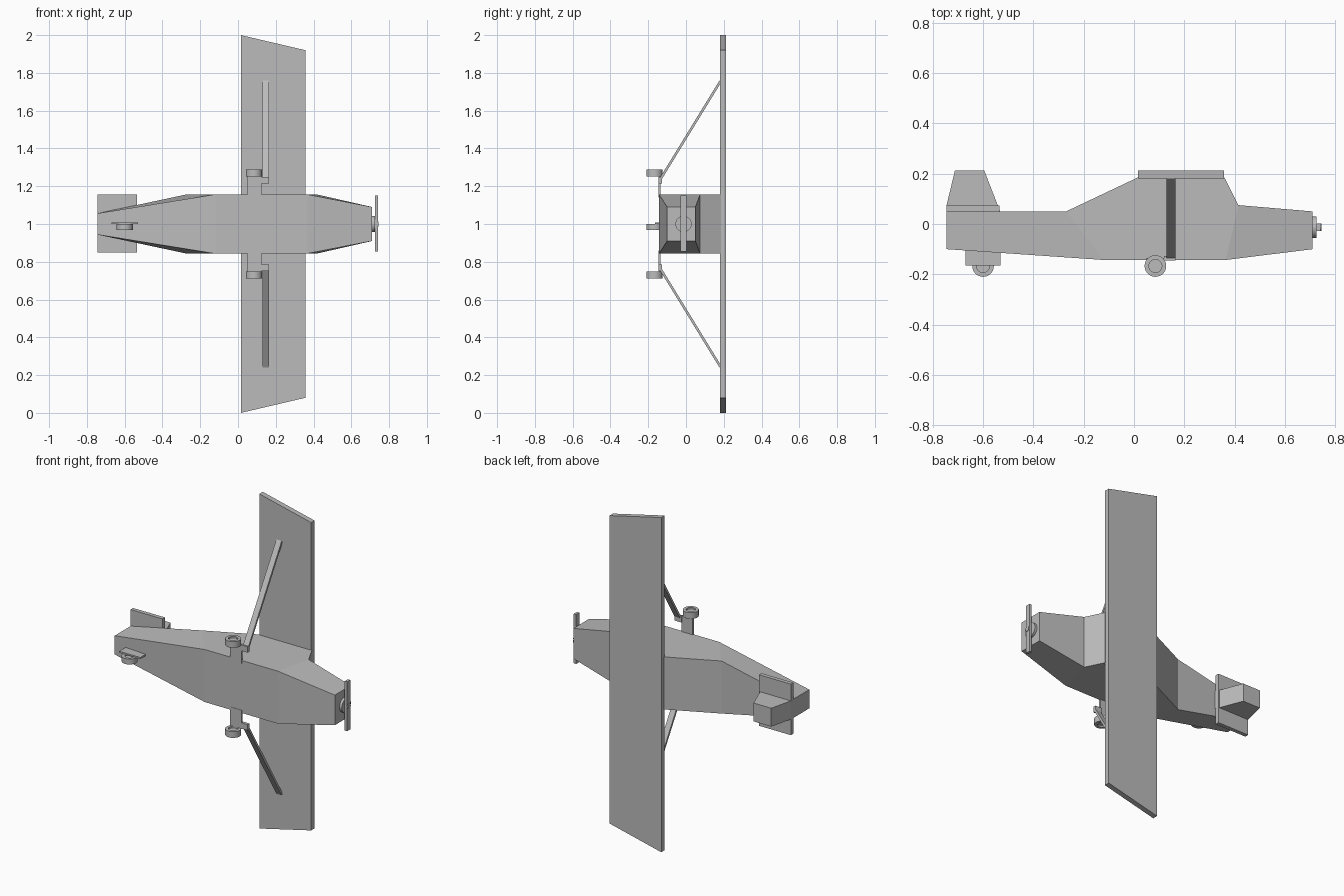
import bpy, bmesh, math
from mathutils import Vector, Matrix

cube = bpy.data.objects.get("Cube")
if cube:
    bpy.data.objects.remove(cube, do_unlink=True)

grey = bpy.data.materials.new("plain grey")
grey.use_nodes = True
grey.diffuse_color = (0.5, 0.5, 0.5, 1)
grey.node_tree.nodes["Principled BSDF"].inputs["Base Color"].default_value = (0.5, 0.5, 0.5, 1)


def finish(name, bm, smooth=False):
    bmesh.ops.recalc_face_normals(bm, faces=bm.faces)
    mesh = bpy.data.meshes.new(name)
    bm.to_mesh(mesh)
    bm.free()
    mesh.materials.append(grey)
    ob = bpy.data.objects.new(name, mesh)
    bpy.context.collection.objects.link(ob)
    if smooth:
        bpy.ops.object.select_all(action='DESELECT')
        ob.select_set(True)
        bpy.context.view_layer.objects.active = ob
        bpy.ops.object.shade_smooth_by_angle(angle=math.radians(35))
    return ob


def prism(name, points, axis, lo, hi):
    """Extrude a flat outline; axis 'z' takes (x, y) points, axis 'y' takes (x, z)."""
    bm = bmesh.new()
    place = (lambda a, b, c: (a, b, c)) if axis == 'z' else (lambda a, b, c: (a, c, b))
    face = bm.faces.new([bm.verts.new(place(a, b, lo)) for a, b in points])
    new = bmesh.ops.extrude_face_region(bm, geom=[face])["geom"]
    move = Vector(place(0, 0, hi - lo))
    bmesh.ops.translate(bm, vec=move, verts=[v for v in new if isinstance(v, bmesh.types.BMVert)])
    return finish(name, bm)


def box(name, x, y, z):
    outline = [(x[0], y[0]), (x[1], y[0]), (x[1], y[1]), (x[0], y[1])]
    return prism(name, outline, 'z', *z)


def wheel(name, centre, radius, width):
    """Disc about z with a recessed hub on both sides."""
    bm = bmesh.new()
    bmesh.ops.create_cone(bm, cap_ends=True, segments=28, radius1=radius, radius2=radius,
                          depth=width, matrix=Matrix.Translation(centre))
    caps = [f for f in bm.faces if len(f.verts) > 4]
    for cap in caps:
        bmesh.ops.inset_region(bm, faces=[cap], thickness=radius * 0.4)
        inward = -cap.normal * width * 0.25
        new = bmesh.ops.extrude_face_region(bm, geom=[cap])["geom"]
        bmesh.ops.translate(bm, vec=inward, verts=[v for v in new if isinstance(v, bmesh.types.BMVert)])
        bmesh.ops.delete(bm, geom=[cap], context='FACES_ONLY')
    return finish(name, bm, True)


# Fuselage: stations of top x, top y, bottom x, bottom y, half width
stations = [
    (-0.745, 0.05, -0.745, -0.10, 0.056),
    (-0.27, 0.05, -0.12, -0.143, 0.157),
    (0.015, 0.185, 0.05, -0.143, 0.157),
    (0.36, 0.185, 0.20, -0.143, 0.157),
    (0.415, 0.075, 0.365, -0.143, 0.157),
    (0.71, 0.05, 0.71, -0.10, 0.09),
]
bm = bmesh.new()
rings = []
for tx, ty, bx, by, w in stations:
    rings.append([bm.verts.new(p) for p in
                  ((tx, ty, 1 - w), (tx, ty, 1 + w), (bx, by, 1 + w), (bx, by, 1 - w))])
for a, b in zip(rings, rings[1:]):
    for i in range(4):
        j = (i + 1) % 4
        bm.faces.new((a[i], a[j], b[j], b[i]))
bm.faces.new(rings[0])
bm.faces.new(rings[-1])
finish("fuselage", bm)

# Wing with raked tips, and the tail surfaces
prism("wing", [(0.015, 0), (0.357, 0.08), (0.357, 1.92), (0.015, 2)], 'y', 0.18, 0.212)
box("tailplane", (-0.745, -0.535), (0.05, 0.074), (0.85, 1.155))
prism("tail_fin", [(-0.745, 0.045), (-0.745, 0.075), (-0.712, 0.212), (-0.595, 0.212), (-0.53, 0.045)],
      'z', 0.945, 1.055)

# Undercarriage and wing struts on both sides
for side, s in (("upper", 1), ("lower", -1)):
    def span(a, b):
        return tuple(sorted((1 + s * a, 1 + s * b)))
    box(side + "_gear_leg", (0.05, 0.125), (-0.145, -0.135), span(0.14, 0.252))
    box(side + "_strut_foot", (0.12, 0.165), (-0.145, -0.127), span(0.215, 0.25))
    wheel(side + "_wheel", (0.085, -0.167, 1 + s * 0.269), 0.043, 0.037)
    bm = bmesh.new()
    bmesh.ops.create_cube(bm, size=1)
    a, b = Vector((0.147, -0.132, 1 + s * 0.243)), Vector((0.147, 0.183, 1 + s * 0.757))
    turn = Matrix.Rotation(math.atan2(-(b - a).y, (b - a).z), 4, 'X')
    size = Matrix.Diagonal((0.035, 0.013, (b - a).length, 1))
    bm.transform(Matrix.Translation((a + b) / 2) @ turn @ size)
    finish(side + "_wing_strut", bm)

# Tail wheel on its side plate
box("tail_wheel_plate", (-0.67, -0.53), (-0.165, -0.10), (0.999, 1.008))
wheel("tail_wheel", (-0.60, -0.167, 0.984), 0.043, 0.032)

# Propeller hub, blade and nose cap along x
for name, x0, x1, r in (("propeller_hub", 0.705, 0.725, 0.043), ("propeller_cap", 0.725, 0.745, 0.014)):
    bm = bmesh.new()
    bmesh.ops.create_cone(bm, cap_ends=True, segments=28, radius1=r, radius2=r, depth=x1 - x0,
                          matrix=Matrix.Translation(((x0 + x1) / 2, -0.013, 1)) @ Matrix.Rotation(math.pi / 2, 4, 'Y'))
    finish(name, bm, True)
box("propeller_blade", (0.725, 0.741), (-0.028, 0.002), (0.855, 1.15))
